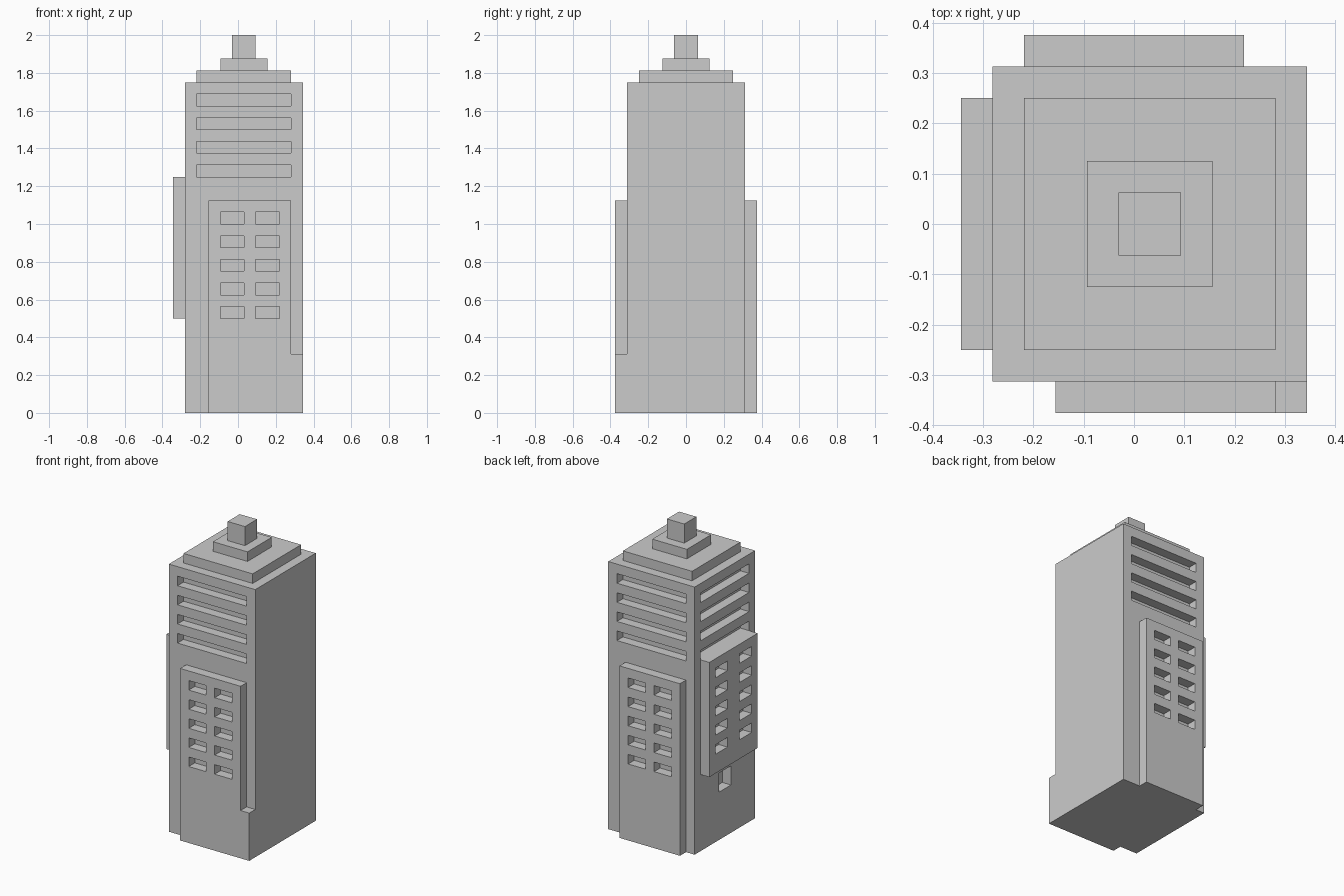
import bpy, bmesh
from mathutils import Vector

if "Cube" in bpy.data.objects:
    bpy.data.objects.remove(bpy.data.objects["Cube"])

U = 1 / 16  # design module: every dimension below is in modules


def add_box(bm, lo, hi):
    lo, hi = Vector(lo) * U, Vector(hi) * U
    verts = bmesh.ops.create_cube(bm, size=1)["verts"]
    for v in verts:
        v.co = Vector([(lo[i] + hi[i]) / 2 + v.co[i] * (hi[i] - lo[i]) for i in range(3)])


def finish(name, bm):
    bmesh.ops.recalc_face_normals(bm, faces=bm.faces)
    mesh = bpy.data.meshes.new(name)
    bm.to_mesh(mesh)
    bm.free()
    obj = bpy.data.objects.new(name, mesh)
    bpy.context.collection.objects.link(obj)
    return obj


def boxes(name, *spans):
    bm = bmesh.new()
    for lo, hi in spans:
        add_box(bm, lo, hi)
    return finish(name, bm)


def extrude_profile(name, points, y0, y1):
    """Extrude an XZ outline along y."""
    bm = bmesh.new()
    face = bm.faces.new([bm.verts.new((x * U, y0 * U, z * U)) for x, z in points])
    new = bmesh.ops.extrude_face_region(bm, geom=[face])["geom"]
    moved = [g for g in new if isinstance(g, bmesh.types.BMVert)]
    bmesh.ops.translate(bm, verts=moved, vec=(0, (y1 - y0) * U, 0))
    return finish(name, bm)


def cut(target, spans):
    """Subtract boxes from the target."""
    cutter = boxes("cutter", *spans)
    cutter.hide_render = True
    mod = target.modifiers.new("openings", "BOOLEAN")
    mod.operation, mod.solver, mod.object = "DIFFERENCE", "EXACT", cutter
    bpy.context.view_layer.objects.active = target
    bpy.ops.object.modifier_apply(modifier=mod.name)
    bpy.data.objects.remove(cutter)


# Main shaft with ribbon windows on front, back and left, and a small left opening
shaft = boxes("tower_shaft", ((-4.5, -5, 0), (5.5, 5, 28)))
rows = range(20, 27, 2)
cut(shaft, [((-3.5, -6, z), (4.5, -4, z + 1)) for z in rows])
cut(shaft, [((-3.5, 4, z), (4.5, 6, z + 1)) for z in rows])
cut(shaft, [((-5.5, -4, z), (-3.5, 4, z + 1)) for z in rows])
cut(shaft, [((-5.5, -1, 5), (-3.5, 1, 7))])

# Front wing with low corner block
front = extrude_profile("front_wing",
                        [(-2.5, 0), (5.5, 0), (5.5, 5), (4.5, 5), (4.5, 18), (-2.5, 18)], -6, -5)
cut(front, [((x, -7, z), (x + 2, -4, z + 1)) for x in (-1.5, 1.5) for z in range(8, 17, 2)])

# Back wing
back = boxes("back_wing", ((-3.5, 5, 0), (3.5, 6, 18)))
cut(back, [((x, 4, z), (x + 2, 7, z + 1)) for x in (-2.5, 0.5) for z in range(8, 17, 2)])

# Left bay, raised above the ground
bay = boxes("left_bay", ((-5.5, -4, 8), (-4.5, 4, 20)))
cut(bay, [((-7, y, z), (-4, y + 2, z + 1)) for y in (-3, 1) for z in range(10, 19, 2)])

# Stepped roof
for name, half, z0, z1 in (("lower_roof_tier", 4, 28, 29),
                           ("upper_roof_tier", 2, 29, 30),
                           ("roof_cap", 1, 30, 32)):
    boxes(name, ((0.5 - half, -half, z0), (0.5 + half, half, z1)))
